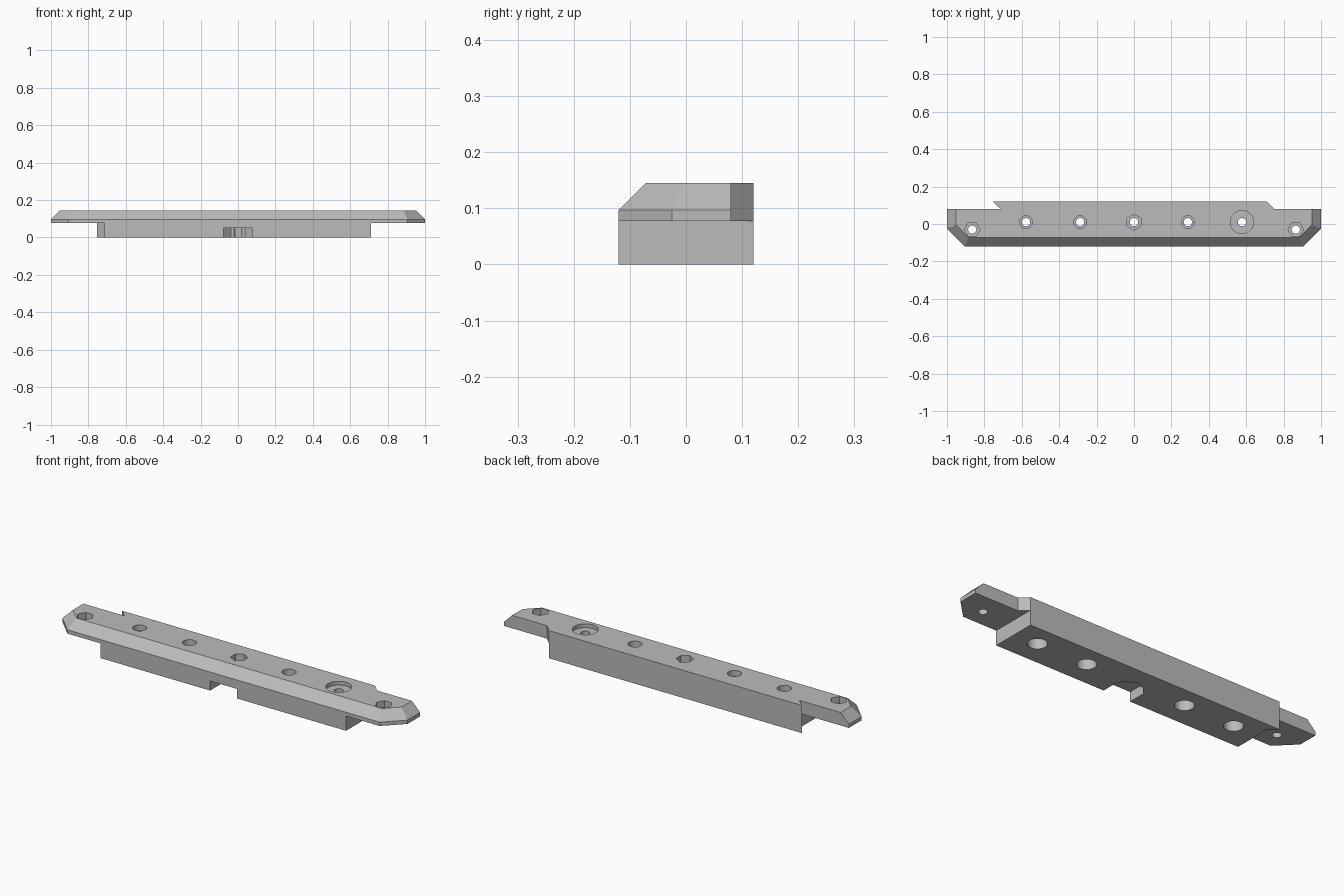
import bpy, bmesh, math

if "Cube" in bpy.data.objects:
    bpy.data.objects.remove(bpy.data.objects["Cube"])

grey = bpy.data.materials.new("plain_grey")
grey.diffuse_color = (0.5, 0.5, 0.5, 1)
grey.use_nodes = True
grey.node_tree.nodes["Principled BSDF"].inputs["Base Color"].default_value = grey.diffuse_color


def loft(name, rings):
    """Closed solid through stacked rings of (x, y, z) points."""
    bm = bmesh.new()
    vs = [[bm.verts.new(p) for p in r] for r in rings]
    n = len(vs[0])
    bm.faces.new(vs[0][::-1])
    bm.faces.new(vs[-1])
    for a, b in zip(vs, vs[1:]):
        for i in range(n):
            j = (i + 1) % n
            bm.faces.new((a[i], a[j], b[j], b[i]))
    bmesh.ops.recalc_face_normals(bm, faces=bm.faces)
    me = bpy.data.meshes.new(name)
    bm.to_mesh(me)
    bm.free()
    me.materials.append(grey)
    ob = bpy.data.objects.new(name, me)
    bpy.context.collection.objects.link(ob)
    return ob


def prism(name, pts, z0, z1):
    return loft(name, [[(x, y, z) for x, y in pts] for z in (z0, z1)])


def bore(x, y, r, z0, z1, sides=32, turn=0.0):
    pts = [(x + r * math.cos(turn + math.tau * i / sides),
            y + r * math.sin(turn + math.tau * i / sides)) for i in range(sides)]
    return prism("bore_cutter", pts, z0, z1)


def combine(target, other, op):
    mod = target.modifiers.new("combine", 'BOOLEAN')
    mod.operation, mod.object, mod.solver = op, other, 'EXACT'
    bpy.context.view_layer.objects.active = target
    bpy.ops.object.modifier_apply(modifier=mod.name)
    bpy.data.objects.remove(other, do_unlink=True)


TOP, RIM, UNDER = 0.145, 0.097, 0.077

# Top plate with bevelled front, corners and ends; square at the back
outer = [(-0.905, -0.12), (0.905, -0.12), (1, -0.025), (1, 0.08), (0.75, 0.08),
         (0.71, 0.12), (-0.755, 0.12), (-0.713, 0.08), (-1, 0.08), (-1, -0.025)]
inner = [(-0.885, -0.072), (0.885, -0.072), (0.952, -0.005), (0.952, 0.08), (0.75, 0.08),
         (0.71, 0.12), (-0.755, 0.12), (-0.713, 0.08), (-0.952, 0.08), (-0.952, -0.005)]
bar = loft("mounting_bar", [[(x, y, z) for x, y in o]
                            for o, z in ((outer, UNDER), (outer, RIM), (inner, TOP))])

# Lower block with a hooked back corner on the left
block = prism("lower_block", [(-0.713, -0.12), (0.71, -0.12), (0.71, 0.12),
                              (-0.755, 0.12), (-0.713, 0.08)], 0, UNDER)
combine(bar, block, 'UNION')

# Notch under the front middle
notch = prism("notch_cutter", [(-0.078, -0.2), (0.078, -0.2), (0.078, -0.025),
                               (0.038, 0.015), (-0.038, 0.015), (-0.078, -0.025)], -0.1, 0.05)
combine(bar, notch, 'DIFFERENCE')

# Four screw holes, wide from below, stepped from above
for x in (-0.577, -0.288, 0.288, 0.577):
    r, depth = (0.062, 0.02) if x > 0.5 else (0.034, 0.03)
    for c in ((0.022, -0.1, 0.3), (r, TOP - depth, 0.3), (0.046, -0.1, 0.07)):
        combine(bar, bore(x, 0.01, *c), 'DIFFERENCE')

# Hexagonal nut pockets with through holes
for x, y, turn in ((0, 0.01, math.pi / 6), (-0.865, -0.03, 0), (0.865, -0.03, 0)):
    combine(bar, bore(x, y, 0.022, -0.1, 0.3), 'DIFFERENCE')
    combine(bar, bore(x, y, 0.042, TOP - 0.035, 0.3, 6, turn), 'DIFFERENCE')

# Smooth bore walls, crisp edges elsewhere
bpy.ops.object.select_all(action='DESELECT')
bar.select_set(True)
bpy.context.view_layer.objects.active = bar
bpy.ops.object.shade_smooth_by_angle(angle=math.radians(30))
